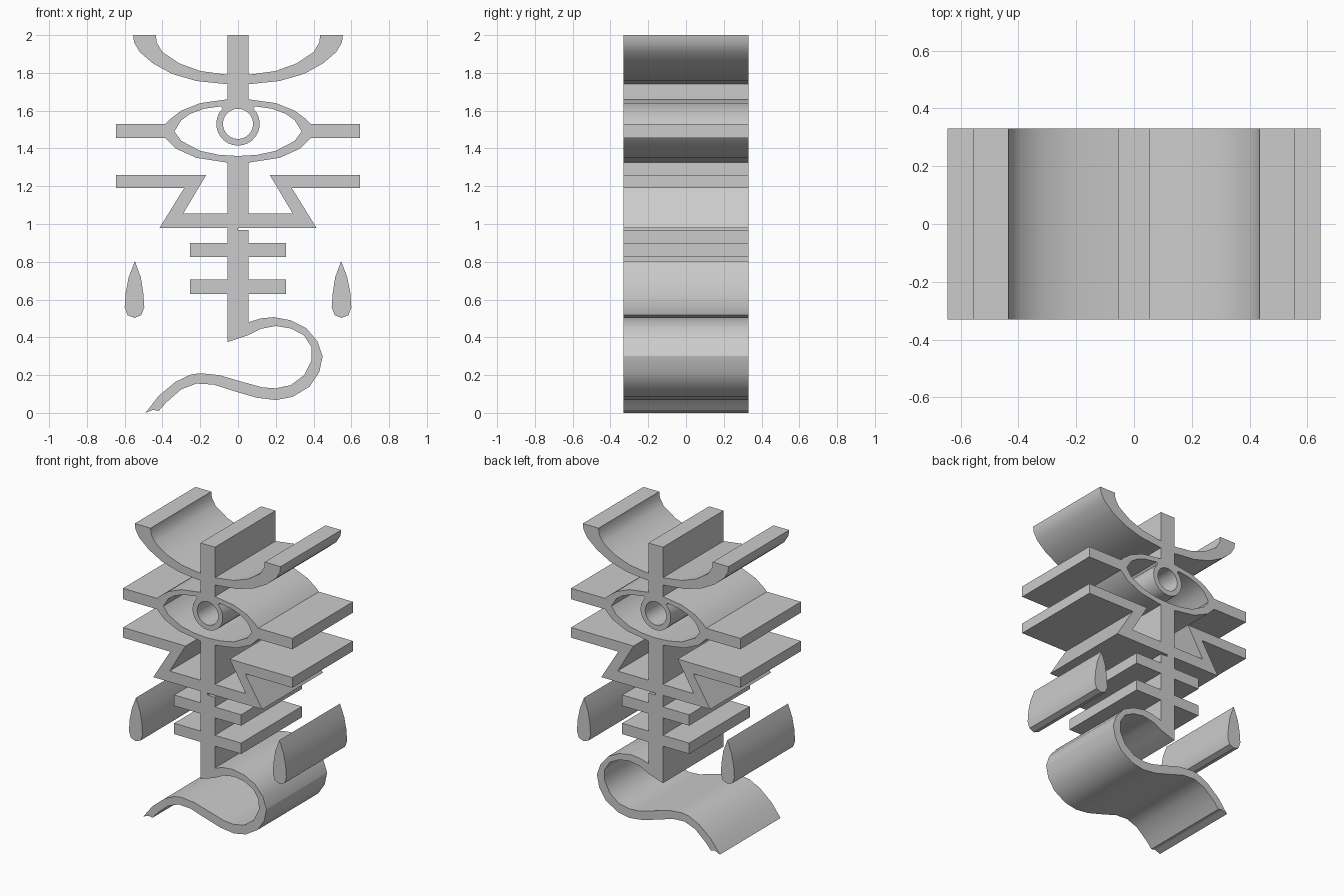
import bpy, bmesh, math

cube = bpy.data.objects.get("Cube")
if cube:
    bpy.data.objects.remove(cube, do_unlink=True)

HALF_DEPTH = 0.33
SPINE = 0.055   # half width of the central bar
ARM = 0.645     # reach of the long side arms

grey = bpy.data.materials.new("plain grey")
grey.use_nodes = True
colour = (0.6, 0.6, 0.6, 1)
grey.diffuse_color = colour
grey.node_tree.nodes["Principled BSDF"].inputs["Base Color"].default_value = colour


def flip(points):
    return [(-x, z) for x, z in points]


def mirrored(half):
    """Close a right-hand outline with its left-hand reflection."""
    return half + [(-x, z) for x, z in reversed(half) if abs(x) > 1e-6]


def extrude_profile(name, outline, *holes):
    """Fill a front outline, with optional holes, and give it depth."""
    bm = bmesh.new()
    for loop in (outline, *holes):
        verts = [bm.verts.new((x, -HALF_DEPTH, z)) for x, z in loop]
        for a, b in zip(verts, verts[1:] + verts[:1]):
            bm.edges.new((a, b))
    bmesh.ops.triangle_fill(bm, use_beauty=True, use_dissolve=False,
                            edges=bm.edges[:], normal=(0, -1, 0))
    result = bmesh.ops.extrude_face_region(bm, geom=bm.faces[:], use_keep_orig=True)
    moved = [g for g in result["geom"] if isinstance(g, bmesh.types.BMVert)]
    bmesh.ops.translate(bm, verts=moved, vec=(0, 2 * HALF_DEPTH, 0))
    bmesh.ops.recalc_face_normals(bm, faces=bm.faces[:])
    mesh = bpy.data.meshes.new(name)
    bm.to_mesh(mesh)
    bm.free()
    mesh.materials.append(grey)
    obj = bpy.data.objects.new(name, mesh)
    bpy.context.collection.objects.link(obj)
    bpy.ops.object.select_all(action="DESELECT")
    obj.select_set(True)
    bpy.context.view_layer.objects.active = obj
    bpy.ops.object.shade_smooth_by_angle(angle=math.radians(30))
    return obj


# Crown: central post with a crescent of two horns
horn_inner = [(SPINE, 1.79), (.2, 1.81), (.31, 1.85), (.4, 1.91), (.43, 1.96), (.435, 2)]
horn_outer = [(.555, 2), (.55, 1.96), (.52, 1.91), (.45, 1.85), (.35, 1.795),
              (.22, 1.757), (SPINE, 1.74)]
extrude_profile("crown", mirrored([(SPINE, 2)] + horn_inner + horn_outer + [(SPINE, 1.66)]))

# Eye: lids with side arms, and a round iris hanging from the upper lid
upper_lid = [(SPINE, 1.66), (.2, 1.64), (.3, 1.6), (.36, 1.555), (.385, 1.53)]
lower_lid = [(.385, 1.455), (.33, 1.4), (.22, 1.35), (SPINE, 1.325)]
arm_end = [(ARM, 1.53), (ARM, 1.455)]
lid_opening = [(0, 1.36), (.1, 1.366), (.2, 1.387), (.3, 1.44), (.337, 1.49),
               (.3, 1.55), (.25, 1.585), (.18, 1.61), (.09, 1.623)]


def ring(radius, start, end, steps):
    angles = [math.radians(start + (end - start) * i / steps) for i in range(steps + 1)]
    return [(radius * math.cos(a), 1.53 + radius * math.sin(a)) for a in angles]


iris = ring(.115, 45, -225, 20)
white = lid_opening + iris + flip(reversed(lid_opening[1:]))
pupil = ring(.08, 0, 360, 24)[:-1]
extrude_profile("eye", mirrored(upper_lid + arm_end + lower_lid), white, pupil)

# Nose: post with slanted sides bending out into arms
extrude_profile("nose", mirrored([
    (SPINE, 1.325), (SPINE, 1.055), (.29, 1.055), (.168, 1.26), (ARM, 1.26),
    (ARM, 1.19), (.285, 1.19), (.415, .98), (SPINE, .98)]))

# Backbone: post with two pairs of ribs and a thin slit at its top right
ribs = []
for top in (.9, .705):
    ribs += [(SPINE, top), (.255, top), (.255, top - .075), (SPINE, top - .075)]
extrude_profile("backbone", [(0, .967), (SPINE, .967)] + ribs
                + [(SPINE, .48), (-SPINE, .375)] + flip(reversed(ribs))
                + [(-SPINE, .98), (0, .98)])

# Tail: curling ribbon below the backbone
tail_outer = [(SPINE, .48), (.12, .5), (.19, .507), (.28, .49), (.36, .45), (.42, .38),
              (.448, .3), (.43, .215), (.38, .14), (.29, .085), (.2, .068), (.1, .08),
              (-.02, .115), (-.13, .15), (-.22, .155), (-.3, .125), (-.38, .055), (-.42, .01)]
tail_tip = [(-.45, .016), (-.49, 0)]
tail_inner = [(-.42, .09), (-.33, .165), (-.25, .203), (-.2, .21), (-.1, .2), (.02, .165),
              (.13, .135), (.2, .13), (.28, .147), (.35, .2), (.39, .28), (.388, .35),
              (.35, .41), (.28, .447), (.2, .46), (.12, .445), (.05, .41), (-SPINE, .375)]
extrude_profile("tail", tail_outer + tail_tip + tail_inner)

# Teardrops: one on each side
drop = [(.546, .803), (.515, .72), (.502, .64), (.496, .56), (.512, .517), (.548, .503),
        (.585, .517), (.6, .56), (.594, .64), (.578, .72)]
extrude_profile("left_teardrop", drop)
extrude_profile("right_teardrop", flip(drop))
